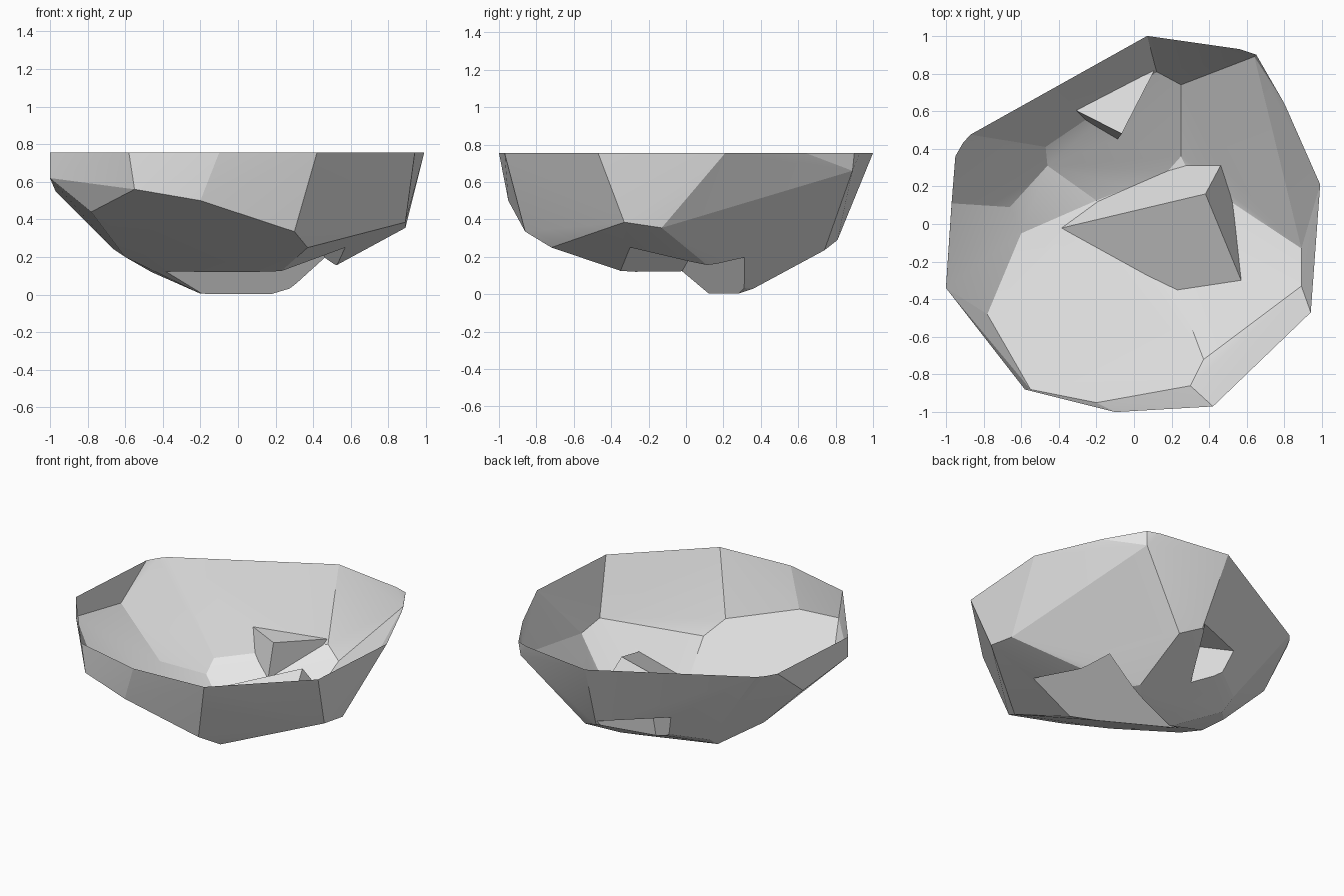
import bpy
import bmesh
import math
from mathutils import Vector

default_cube = bpy.data.objects.get("Cube")
if default_cube:
    bpy.data.objects.remove(default_cube, do_unlink=True)

RIM_HEIGHT = 0.755


def make_material(name, colour):
    material = bpy.data.materials.new(name)
    material.use_nodes = True
    material.diffuse_color = colour
    material.node_tree.nodes["Principled BSDF"].inputs["Base Color"].default_value = colour
    return material


def hull_object(name, points):
    """Wrap a closed faceted solid around a few corner points."""
    bm = bmesh.new()
    for point in points:
        bm.verts.new(point)
    result = bmesh.ops.convex_hull(bm, input=bm.verts)
    loose = [v for v in bm.verts if not v.link_faces]
    bmesh.ops.delete(bm, geom=loose, context='VERTS')
    bmesh.ops.recalc_face_normals(bm, faces=bm.faces)
    mesh = bpy.data.meshes.new(name)
    bm.to_mesh(mesh)
    bm.free()
    obj = bpy.data.objects.new(name, mesh)
    bpy.context.collection.objects.link(obj)
    return obj


def wedge_cutter(name, apex, corners, reach=3.0):
    """Three-sided wedge whose edges run from the apex through the corners."""
    apex = Vector(apex)
    ends = [apex + (Vector(corner) - apex) * reach for corner in corners]
    cutter = hull_object(name, [apex] + ends)
    cutter.hide_render = True
    return cutter


# Open rim, all at one height
rim = [(.07, 1), (.45, .925), (.56, .93), (.65, .9), (.8, .64), (.94, .29),
       (.99, .21), (.94, -.47), (.42, -.97), (-.1, -1), (-.58, -.88),
       (-.95, -.39), (-1, -.34), (-.95, .36), (-.91, .43), (-.87, .475)]
rim_corners = [(x, y, RIM_HEIGHT) for x, y in rim]

# Corners where the steep sides meet the sloping floor
front_corners = [(-.78, -.48, .44), (-.55, -.88, .56), (-.2, -.95, .5),
                 (.3, -.86, .335), (.37, -.72, .25)]
side_corners = [(.89, -.33, .385), (.89, -.13, .355),
                (-1, -.34, .62), (-.97, .11, .55)]
back_corners = [(.64, .89, .66), (.25, .74, .235), (.12, .81, .29),
                (-.47, .41, .19)]
# Lowest facets
floor_corners = [(-.66, .09, .24), (-.6, -.05, .2), (-.46, .31, .12),
                 (-.2, .125, .005), (.17, .27, 0), (.25, .36, .03),
                 (.3, .26, .035), (.09, .02, 0)]

boulder = hull_object("boulder_shell", rim_corners + front_corners + side_corners
                      + back_corners + floor_corners)

# Two wedge-shaped dents pushed in from outside
cutters = [
    wedge_cutter("floor_dent_cutter", (.38, .16, .44),
                 [(-.38, -.02, .125), (.57, -.3, .25), (.46, .31, .2)]),
    wedge_cutter("back_dent_cutter", (-.065, .48, .377),
                 [(-.3, .6, .375), (.11, .82, .32), (-.085, .453, .15)]),
]
for cutter in cutters:
    modifier = boulder.modifiers.new(cutter.name, 'BOOLEAN')
    modifier.operation = 'DIFFERENCE'
    modifier.solver = 'EXACT'
    modifier.object = cutter

bpy.context.view_layer.update()
depsgraph = bpy.context.evaluated_depsgraph_get()
carved = bpy.data.meshes.new_from_object(boulder.evaluated_get(depsgraph))
boulder.modifiers.clear()
boulder.data = carved
for cutter in cutters:
    bpy.data.objects.remove(cutter, do_unlink=True)

# Remove the flat lid to leave a thin open shell
bm = bmesh.new()
bm.from_mesh(carved)
lid = [f for f in bm.faces if all(v.co.z > RIM_HEIGHT - .002 for v in f.verts)]
bmesh.ops.delete(bm, geom=lid, context='FACES')
bmesh.ops.dissolve_limit(bm, angle_limit=math.radians(2), verts=bm.verts, edges=bm.edges)
bm.to_mesh(carved)
bm.free()

carved.materials.clear()
carved.materials.append(make_material("light_grey_stone", (.8, .8, .8, 1)))

# Crisp facets, with only the shallowest bends blended
bpy.ops.object.select_all(action='DESELECT')
boulder.select_set(True)
bpy.context.view_layer.objects.active = boulder
bpy.ops.object.shade_smooth_by_angle(angle=math.radians(14))
